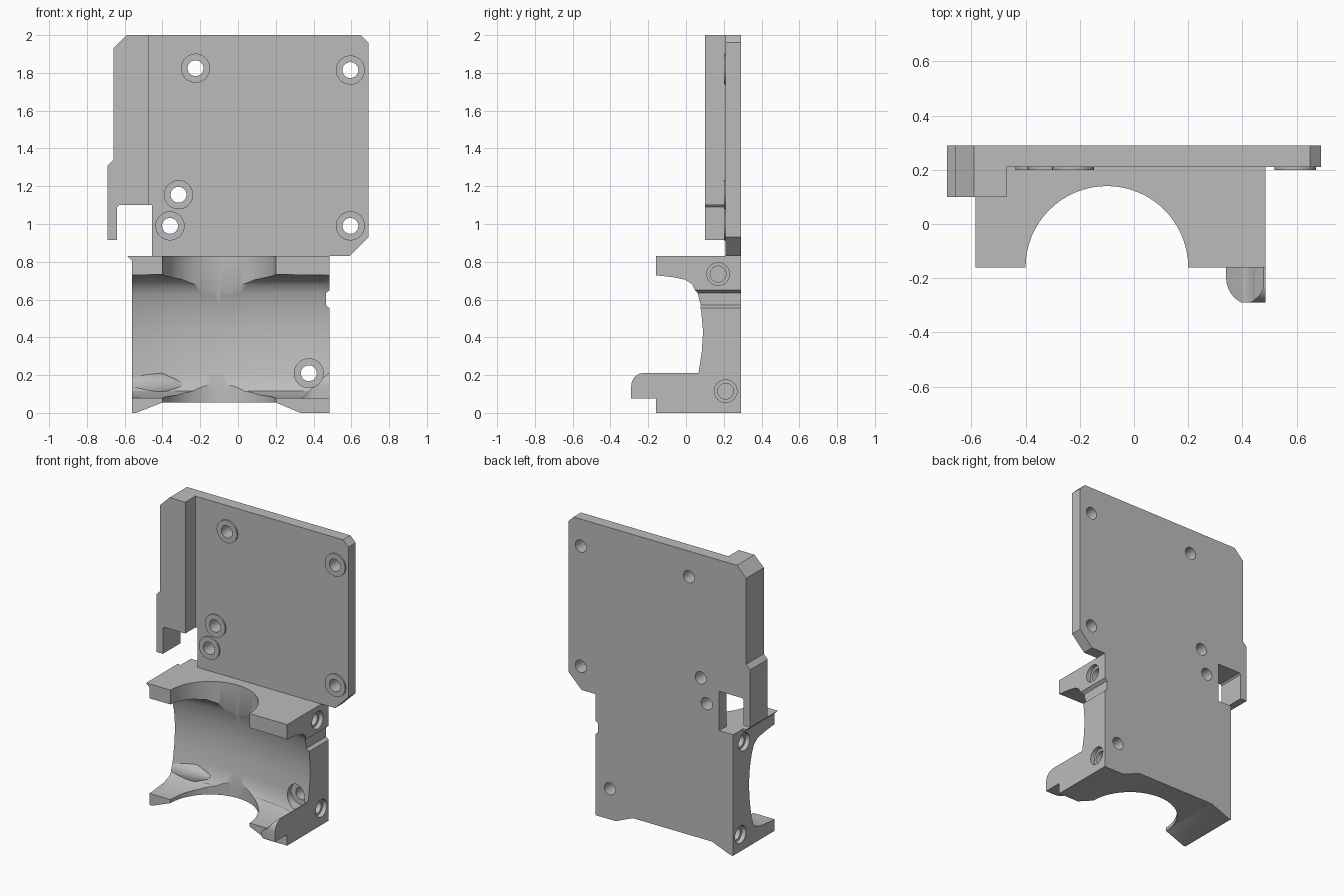
import bpy, bmesh
from math import sin, cos, pi, radians
from mathutils import Matrix, Vector

if "Cube" in bpy.data.objects:
    bpy.data.objects.remove(bpy.data.objects["Cube"], do_unlink=True)

grey = bpy.data.materials.new("plain_grey")
grey.use_nodes = True
grey.diffuse_color = (0.5, 0.5, 0.5, 1)
grey.node_tree.nodes["Principled BSDF"].inputs["Base Color"].default_value = (0.5, 0.5, 0.5, 1)


def finish(name, bm):
    bmesh.ops.recalc_face_normals(bm, faces=bm.faces[:])
    mesh = bpy.data.meshes.new(name)
    bm.to_mesh(mesh)
    bm.free()
    mesh.materials.append(grey)
    obj = bpy.data.objects.new(name, mesh)
    bpy.context.collection.objects.link(obj)
    return obj


def place(axis, u, v, w):
    return {"x": (w, u, v), "y": (u, w, v), "z": (u, v, w)}[axis]


def prism(name, pts, axis, a, b):
    """Extrude a flat outline along one axis from a to b."""
    bm = bmesh.new()
    face = bm.faces.new([bm.verts.new(place(axis, u, v, a)) for u, v in pts])
    ext = bmesh.ops.extrude_face_region(bm, geom=[face])
    moved = [g for g in ext["geom"] if isinstance(g, bmesh.types.BMVert)]
    bmesh.ops.translate(bm, verts=moved, vec=place(axis, 0, 0, b - a))
    return finish(name, bm)


def arc(u, v, r, start, end, n):
    return [(u + r * cos(radians(start + (end - start) * i / n)),
             v + r * sin(radians(start + (end - start) * i / n))) for i in range(n + 1)]


def rod(name, axis, u, v, r, a, b, n=32):
    return prism(name, arc(u, v, r, 0, 360, n)[:-1], axis, a, b)


def combine(obj, tool, operation="DIFFERENCE"):
    mod = obj.modifiers.new("bool", "BOOLEAN")
    mod.operation, mod.solver, mod.object = operation, "EXACT", tool
    bpy.context.view_layer.objects.active = obj
    bpy.ops.object.modifier_apply(modifier=mod.name)
    bpy.data.objects.remove(tool, do_unlink=True)


BACK, FACE, RIB = 0.29, 0.21, 0.10

# Mounting plate with clipped corners and a side notch
edge = [(-0.455, 1.10), (-0.63, 1.10), (-0.64, 1.09), (-0.64, 0.915), (-0.69, 0.915),
        (-0.69, 1.31), (-0.66, 1.34), (-0.66, 1.93), (-0.59, 2.0)]
plate = prism("mounting_plate", edge + [(0.65, 2.0), (0.69, 1.96), (0.69, 0.93),
              (0.59, 0.83), (-0.455, 0.83)], "y", FACE, BACK)

# Thick rib along the plate's side
rib = prism("side_rib", [(-0.47, 1.10)] + edge[1:] + [(-0.47, 2.0)], "y", RIB, FACE)

# Screw holes with raised rings
parts = [plate, rib]
for i, (x, z) in enumerate([(-0.225, 1.825), (0.595, 1.815), (-0.315, 1.155),
                            (-0.36, 0.99), (0.595, 0.99)]):
    ring = rod(f"screw_ring_{i + 1}", "y", x, z, 0.077, FACE - 0.01, FACE)
    for target in (ring, plate):
        combine(target, rod("hole", "y", x, z, 0.042, 0, 0.4))
    parts.append(ring)

# Lower bracket block, recessed below and notched at the side
bracket = prism("lower_bracket", [
    (-0.56, 0), (-0.54, 0), (-0.40, 0.055), (0.20, 0.055), (0.33, 0), (0.485, 0),
    (0.485, 0.555), (0.465, 0.57), (0.465, 0.635), (0.485, 0.65),
    (0.485, 0.83), (-0.56, 0.83)], "y", -0.16, BACK)

# Barrel-shaped hollow, swept around a distant upright axis
axis_x, axis_y, bulge = -0.09, -1.9, 0.082
hollow = [(-0.6, 0.745), (-0.16, 0.73), (-0.06, 0.718), (0.0, 0.705), (0.035, 0.68),
          (0.058, 0.63), (0.08, 0.54), (0.09, 0.43), (0.083, 0.32), (0.068, 0.22),
          (0.055, 0.15), (0.03, 0.115), (-0.03, 0.093), (-0.16, 0.08), (-0.6, 0.07)]
bm = bmesh.new()
centre = Vector((axis_x, axis_y, 0))
profile = bm.faces.new([bm.verts.new((axis_x, y + bulge, z)) for y, z in hollow])
bmesh.ops.rotate(bm, verts=bm.verts[:], cent=centre, matrix=Matrix.Rotation(radians(-28), 3, "Z"))
bmesh.ops.spin(bm, geom=[profile] + profile.edges[:] + profile.verts[:], cent=centre,
               axis=(0, 0, 1), angle=radians(56), steps=40)
combine(bracket, finish("hollow", bm))

# Round opening through both flanges
combine(bracket, rod("opening", "z", -0.10, -0.16, 0.30, -0.1, 1, 64))

# Small swelling inside the wall around the lower side screw
bm = bmesh.new()
for r1, r2, x1, x2 in [(0.075, 0.075, -0.56, -0.40), (0.075, 0.03, -0.40, -0.30)]:
    bmesh.ops.create_cone(
        bm, cap_ends=True, segments=32, radius1=r1, radius2=r2, depth=x2 - x1,
        matrix=Matrix.Translation(((x1 + x2) / 2, 0.15, 0.14)) @ Matrix.Rotation(pi / 2, 4, "Y"))
bmesh.ops.remove_doubles(bm, verts=bm.verts[:], dist=0.0001)
inner = [f for f in bm.faces if len(f.verts) > 4 and abs(f.calc_center_median().x + 0.40) < 0.01]
bmesh.ops.delete(bm, geom=inner, context="FACES_ONLY")
combine(bracket, finish("swelling", bm), "UNION")

# Sloped lobe at the lower front corner, rounded in plan and from the side
lobe = prism("lobe", [(0.335, 0.075), (0.485, 0.075), (0.485, 0.212), (0.478, 0.212)],
             "y", -0.29, 0.12)
combine(lobe, prism("plan", arc(0.44, -0.20, 0.10, 180, 270, 10)
                    + [(0.6, -0.30), (0.6, 0.2), (0.34, 0.2)], "z", 0, 0.4), "INTERSECT")
combine(lobe, prism("side", arc(-0.22, 0.142, 0.07, 180, 90, 10)
                    + [(0.2, 0.212), (0.2, 0.0), (-0.29, 0.0)], "x", 0.2, 0.6), "INTERSECT")
combine(bracket, lobe, "UNION")

# Lower screw hole with a sunk seat
combine(bracket, rod("seat", "y", 0.375, 0.21, 0.077, -0.4, 0.15))
combine(bracket, rod("hole", "y", 0.375, 0.21, 0.042, 0, 0.4))

# Blind screw holes in both sides, wider at the mouth
for y, z in [(0.17, 0.735), (0.21, 0.115)]:
    for outer, step in [(0.485, -1), (-0.56, 1)]:
        for r, depth in [(0.06, 0.03), (0.042, 0.16)]:
            a, b = sorted((outer - 0.05 * step, outer + depth * step))
            combine(bracket, rod("side_hole", "x", y, z, r, a, b))
parts.append(bracket)

# Thin lip at the upper flange's end
parts.append(prism("flange_lip", [(-0.585, 0.83), (-0.56, 0.83), (-0.56, 0.805)],
                   "y", -0.16, 0.18))

for obj in bpy.context.view_layer.objects:
    obj.select_set(obj in parts)
bpy.context.view_layer.objects.active = plate
bpy.ops.object.shade_smooth_by_angle(angle=radians(30))
